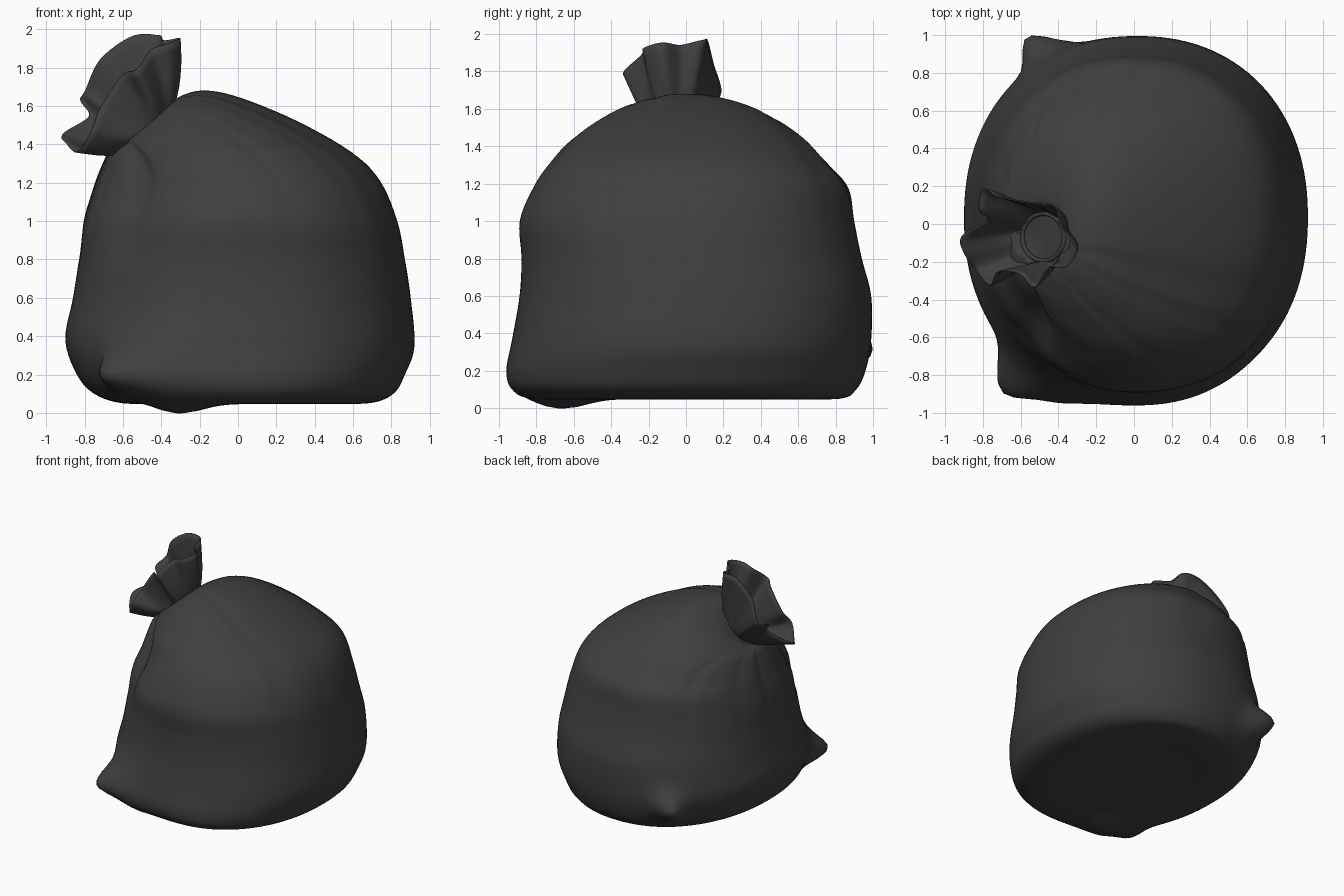
import bpy, bmesh, math, random
from math import sin, cos, pi, exp
from mathutils import Vector

random.seed(4)
if "Cube" in bpy.data.objects:
    bpy.data.objects.remove(bpy.data.objects["Cube"])

plastic = bpy.data.materials.new("charcoal plastic")
plastic.use_nodes = True
colour = (0.05, 0.05, 0.05, 1)
plastic.diffuse_color = colour
shader = plastic.node_tree.nodes["Principled BSDF"]
shader.inputs["Base Color"].default_value = colour
shader.inputs["Roughness"].default_value = 0.6


def loft(name, rings, cap_start=None, cap_end=None):
    """Skin closed rings of points, with optional fan caps, as one smooth object."""
    bm = bmesh.new()
    loops = [[bm.verts.new(p) for p in ring] for ring in rings]
    count = len(loops[0])
    for low, high in zip(loops, loops[1:]):
        for i in range(count):
            j = (i + 1) % count
            bm.faces.new((low[i], low[j], high[j], high[i]))
    for loop, tip in ((loops[0], cap_start), (loops[-1], cap_end)):
        if tip:
            hub = bm.verts.new(tip)
            for i in range(count):
                bm.faces.new((loop[i], loop[(i + 1) % count], hub))
    bmesh.ops.recalc_face_normals(bm, faces=bm.faces)
    mesh = bpy.data.meshes.new(name)
    bm.to_mesh(mesh)
    bm.free()
    mesh.materials.append(plastic)
    obj = bpy.data.objects.new(name, mesh)
    bpy.context.collection.objects.link(obj)
    bpy.ops.object.select_all(action="DESELECT")
    obj.select_set(True)
    bpy.context.view_layer.objects.active = obj
    bpy.ops.object.shade_smooth_by_angle(angle=math.radians(50))
    return obj


def spline(rows, steps):
    """Catmull-Rom interpolation through rows of numbers."""
    result = []
    for k in range(len(rows) - 1):
        a, b = rows[max(k - 1, 0)], rows[k]
        c, d = rows[k + 1], rows[min(k + 2, len(rows) - 1)]
        for s in range(steps):
            t = s / steps
            result.append([
                q + t * (r - p) / 2 + t * t * (p - 2.5 * q + 2 * r - w / 2)
                + t ** 3 * (1.5 * (q - r) + (w - p) / 2)
                for p, q, r, w in zip(a, b, c, d)])
    result.append(list(rows[-1]))
    return result


# Body sections: left x, left z, right x, right z, front y, back y
sections = [
    (-.35, .05, .40, .05, -.50, .50),
    (-.60, .05, .68, .05, -.82, .82),
    (-.75, .10, .81, .10, -.93, .91),
    (-.84, .20, .87, .20, -.96, .96),
    (-.90, .38, .92, .35, -.93, .99),
    (-.86, .60, .90, .60, -.89, .99),
    (-.83, .80, .87, .80, -.88, .94),
    (-.81, 1.0, .83, 1.0, -.89, .90),
    (-.77, 1.14, .74, 1.21, -.82, .87),
    (-.74, 1.23, .59, 1.36, -.74, .77),
    (-.71, 1.30, .31, 1.52, -.63, .65),
    (-.69, 1.34, .02, 1.64, -.48, .50),
    (-.67, 1.36, -.16, 1.68, -.35, .34),
    (-.65, 1.37, -.28, 1.66, -.26, .17),
    (-.60, 1.37, -.36, 1.61, -.20, .06),
]

# Pulled corners, sagging lumps and a dent: centre, pull, spread
lumps = [
    ((-.64, -.76, .19), (-.13, -.14, -.01), .13),
    ((-.48, -.84, .18), (-.02, -.09, 0), .22),
    ((-.42, .84, .30), (-.14, .13, .02), .12),
    ((-.30, -.65, .05), (0, 0, -.05), .16),
    ((-.56, -.56, 1.2), (.06, .06, 0), .35),
]
# Creases gathered at the neck: angle, width, depth
creases = [(random.uniform(0, 2 * pi), random.uniform(.05, .12), random.uniform(.02, .04))
           for _ in range(9)]
creases += [(pi + random.uniform(-1, 1), random.uniform(.04, .08), random.uniform(.02, .05))
            for _ in range(9)]


def body_point(row, angle, gather):
    xl, zl, xr, zr, front, back = row
    c, s = cos(angle), sin(angle)
    r = (abs(c) ** 2.2 + abs(s) ** 2.2) ** (-1 / 2.2)
    # creases run further down the steep side below the neck
    gather = gather ** (.85 + .35 * c)
    for where, width, depth in creases:
        gap = (angle - where + pi) % (2 * pi) - pi
        r -= gather * depth * exp(-(gap / width) ** 2)
    u = c * r
    y = (front + back) / 2 + s * r * (back - front) / 2
    p = Vector(((xl + xr) / 2 + u * (xr - xl) / 2, y, (zl + zr) / 2 + u * (zr - zl) / 2))
    move = Vector()
    for centre, pull, spread in lumps:
        move += Vector(pull) * exp(-(p - Vector(centre)).length_squared / spread ** 2)
    return p + move


sides = 128
rows = spline(sections, 5)
rings = []
for k, row in enumerate(rows):
    gather = max(0, k / (len(rows) - 1) - .42) / .58
    rings.append([body_point(row, 2 * pi * i / sides, gather) for i in range(sides)])
neck = Vector((-.48, -.07, 1.49))
loft("bag_body", rings, cap_start=(0, 0, .05), cap_end=neck)

# Rim of the gathered collar, petal by petal: across the neck, y, height along its axis
rim = [
    (.45, -.13, .21), (.38, -.03, .26), (.38, .09, .30), (.28, .11, .39), (.08, .14, .42),
    (-.09, .18, .36), (-.14, .07, .34), (-.17, .02, .25), (-.33, -.07, .28),
    (-.35, -.16, .24), (-.34, -.25, .16), (-.21, -.32, .19), (-.10, -.25, .24),
    (.10, -.26, .28), (.18, -.33, .25), (.30, -.23, .27), (.39, -.22, .23),
]
axis = Vector((-.7, 0, .71))
across = Vector((.71, 0, .7))
steps = 9
edge = spline(rim[-1:] + rim + rim[:2], steps)[steps:steps * (len(rim) + 1)]
collar = []
for k in range(11):
    t = k / 10
    ring = []
    for i, (far, y, height) in enumerate(edge):
        a = 2 * pi * i / len(edge)
        pinch = 1 + .05 * cos(len(rim) * a / 2 + pi * t)
        foot = neck + across * .15 * pinch * cos(a) + Vector((0, .12 * pinch * sin(a), 0))
        foot -= axis * .03
        top = Vector((neck.x, y, neck.z)) + across * far + axis * height
        bulge = axis * -.03 * sin(pi * t)
        ring.append(foot.lerp(top, t) + bulge)
    collar.append(ring)
ruffle = loft("gathered_collar", collar)
shell = ruffle.modifiers.new("thin film", "SOLIDIFY")
shell.thickness = .008

# Cinched band hidden in the pinch of the neck
band = [[neck + axis * (.012 * sin(b)) + across * (.155 + .012 * cos(b)) * cos(a)
         + Vector((0, (.125 + .012 * cos(b)) * sin(a), 0))
         for a in (2 * pi * i / 48 for i in range(48))]
        for b in (2 * pi * j / 8 for j in range(9))]
loft("neck_band", band)
